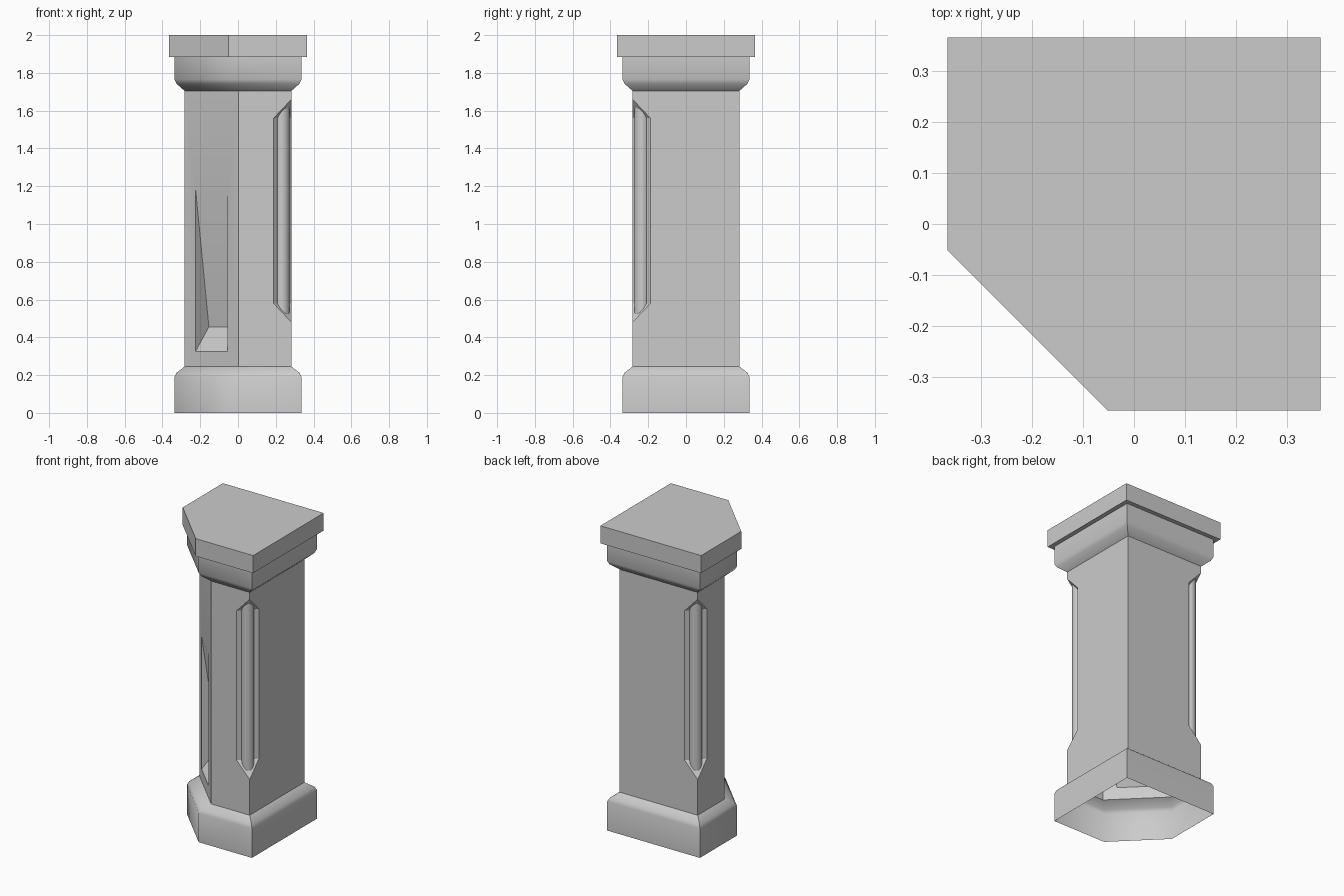
import bpy, bmesh, math
from mathutils import Vector

cube = bpy.data.objects.get("Cube")
if cube:
    bpy.data.objects.remove(cube, do_unlink=True)

stone = bpy.data.materials.new("grey stone")
stone.use_nodes = True
GREY = (0.6, 0.6, 0.6, 1)
stone.diffuse_color = GREY
stone.node_tree.nodes["Principled BSDF"].inputs["Base Color"].default_value = GREY


def finish(name, bm):
    bmesh.ops.recalc_face_normals(bm, faces=bm.faces)
    mesh = bpy.data.meshes.new(name)
    bm.to_mesh(mesh)
    bm.free()
    mesh.materials.append(stone)
    obj = bpy.data.objects.new(name, mesh)
    bpy.context.collection.objects.link(obj)
    return obj


def select(obj):
    bpy.ops.object.select_all(action="DESELECT")
    obj.select_set(True)
    bpy.context.view_layer.objects.active = obj


def smooth(obj, degrees):
    select(obj)
    bpy.ops.object.shade_smooth_by_angle(angle=math.radians(degrees))


def column_part(name, rings, closed):
    """Stack of squares with one corner cut off: (half width, cut start, height)."""
    bm = bmesh.new()
    loops = []
    for h, c, z in rings:
        outline = [(c, -h), (h, -h), (h, h), (-h, h), (-h, c)]
        loops.append([bm.verts.new((x, y, z)) for x, y in outline])
    for low, high in zip(loops, loops[1:]):
        for i in range(len(low)):
            j = (i + 1) % len(low)
            bm.faces.new((low[i], low[j], high[j], high[i]))
    if closed:
        bm.faces.new(loops[0])
        bm.faces.new(loops[-1])
    return finish(name, bm)


def cutter(name, out, profile, half_width):
    """Extrude a (distance, height) profile sideways, facing the out direction."""
    side = out.cross(Vector((0, 0, 1)))
    bm = bmesh.new()
    ends = [[bm.verts.new(out * d + side * s * half_width + Vector((0, 0, z)))
             for d, z in profile] for s in (-1, 1)]
    for end in ends:
        bm.faces.new(end)
    for i in range(len(profile)):
        j = (i + 1) % len(profile)
        bm.faces.new((ends[0][i], ends[0][j], ends[1][j], ends[1][i]))
    return finish(name, bm)


def rod(name, centre, radius, low, high):
    bm = bmesh.new()
    bmesh.ops.create_cone(bm, cap_ends=True, segments=24, radius1=radius,
                          radius2=radius, depth=high - low)
    bmesh.ops.translate(bm, verts=bm.verts, vec=centre + Vector((0, 0, (low + high) / 2)))
    return finish(name, bm)


def combine(target, tool, operation):
    mod = target.modifiers.new("combine", "BOOLEAN")
    mod.operation = operation
    mod.solver = "EXACT"
    mod.object = tool
    select(target)
    bpy.ops.object.modifier_apply(modifier=mod.name)
    bpy.data.objects.remove(tool, do_unlink=True)


# Shaft
BOTTOM, TOP = 0.245, 1.705
shaft = column_part("shaft", [(0.283, 0.003, BOTTOM), (0.283, 0.003, TOP)], True)

# Wedge niche in the wide cut corner
front = Vector((-1, -1, 0)).normalized()
niche = [(0.218, 0.299), (0.098, 0.455), (0.218, 1.337)]
combine(shaft, cutter("niche_cutter", front, niche, 0.12), "DIFFERENCE")

# Stopped chamfers with a round rod on the two neighbouring corners
chamfer = [(0.333, 0.58), (0.333, 1.56), (0.467, 1.76), (0.467, 0.38)]
for sign in (-1, 1):
    out = Vector((sign, -sign, 0)).normalized()
    combine(shaft, cutter("chamfer_cutter", out, chamfer, 0.2), "DIFFERENCE")
    combine(shaft, rod("corner_rod", out * 0.333, 0.038, 0.51, 1.63), "UNION")

# Hollow shaft: open at both ends
bm = bmesh.new()
bm.from_mesh(shaft.data)
ends = [f for f in bm.faces if abs(f.normal.z) > 0.99
        and (f.calc_center_median().z < BOTTOM + 0.01 or f.calc_center_median().z > TOP - 0.01)]
bmesh.ops.delete(bm, geom=ends, context="FACES")
bm.to_mesh(shaft.data)
bm.free()
smooth(shaft, 30)

# Base and neck mouldings, open shells sharing one profile
moulding = [(0.336, -0.05, 0), (0.336, -0.05, 0.19), (0.326, -0.04, 0.212), (0.283, 0.003, BOTTOM)]
smooth(column_part("base", moulding, False), 50)
neck = [(0.283, 0.003, TOP), (0.325, -0.04, 1.742), (0.336, -0.05, 1.765), (0.336, -0.05, 1.885)]
smooth(column_part("neck", neck, False), 50)

# Cap slab
column_part("cap", [(0.365, -0.051, 1.885), (0.365, -0.051, 2)], True)
